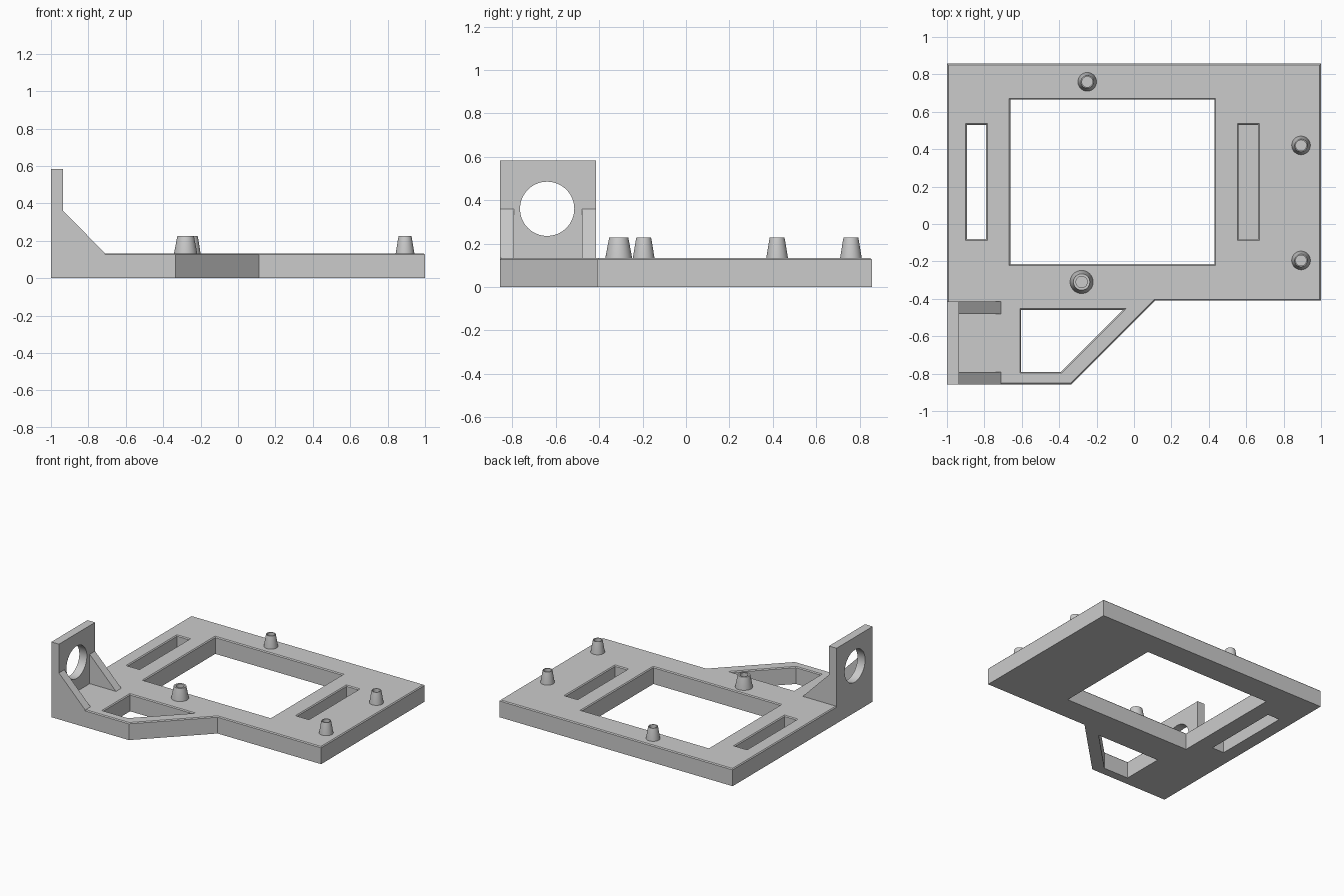
import bpy, bmesh
from math import cos, sin, pi, radians

if "Cube" in bpy.data.objects:
    bpy.data.objects.remove(bpy.data.objects["Cube"])

H = 0.133  # plate thickness


def prism(name, pts, lo, hi, axis='Z'):
    """Extrude a 2D profile along an axis (X: yz profile, Y: xz, Z: xy)."""
    place = {'X': lambda a, b, c: (c, a, b),
             'Y': lambda a, b, c: (a, c, b),
             'Z': lambda a, b, c: (a, b, c)}[axis]
    bm = bmesh.new()
    low = bm.faces.new([bm.verts.new(place(a, b, lo)) for a, b in pts])
    ext = bmesh.ops.extrude_face_region(bm, geom=[low])
    shift = place(0, 0, hi - lo)
    verts = [g for g in ext['geom'] if isinstance(g, bmesh.types.BMVert)]
    bmesh.ops.translate(bm, verts=verts, vec=shift)
    bmesh.ops.recalc_face_normals(bm, faces=bm.faces)
    return to_object(name, bm)


def to_object(name, bm):
    mesh = bpy.data.meshes.new(name)
    bm.to_mesh(mesh)
    bm.free()
    ob = bpy.data.objects.new(name, mesh)
    bpy.context.collection.objects.link(ob)
    return ob


def rect(x0, x1, y0, y1):
    return [(x0, y0), (x1, y0), (x1, y1), (x0, y1)]


def activate(ob):
    bpy.ops.object.select_all(action='DESELECT')
    ob.select_set(True)
    bpy.context.view_layer.objects.active = ob


def cut(ob, cutter):
    mod = ob.modifiers.new('cut', 'BOOLEAN')
    mod.operation, mod.solver, mod.object = 'DIFFERENCE', 'EXACT', cutter
    activate(ob)
    bpy.ops.object.modifier_apply(modifier=mod.name)
    bpy.data.objects.remove(cutter)


# Base plate with angled side extension
plate = prism('base_plate', [(-1, -0.857), (-0.335, -0.857), (0.112, -0.41),
                             (1, -0.41), (1, 0.857), (-1, 0.857)], 0, H)

# Main window, through slot, blind slot and triangular lightening hole
cut(plate, prism('window', rect(-0.66, 0.43, -0.215, 0.665), -1, 1))
cut(plate, prism('through_slot', rect(-0.893, -0.79, -0.08, 0.53), -1, 1))
cut(plate, prism('blind_slot', rect(0.56, 0.663, -0.08, 0.53), 0.03, 1))
cut(plate, prism('web_hole', [(-0.603, -0.79), (-0.39, -0.79),
                              (-0.06, -0.46), (-0.603, -0.46)], -1, 1))

# Small chamfer around the upper edges of the plate
bm = bmesh.new()
bm.from_mesh(plate.data)
edges = [e for e in bm.edges if all(abs(v.co.z - H) < 1e-4 for v in e.verts)
         and e.calc_face_angle(0) > radians(30)]
bmesh.ops.bevel(bm, geom=edges, offset=0.007, segments=1, affect='EDGES')
bm.to_mesh(plate.data)
bm.free()

# Upright wall with round opening
wall = prism('upright_wall', rect(-0.857, -0.415, 0.1, 0.583), -1, -0.935, 'X')
circle = [(-0.64 + 0.125 * cos(2 * pi * i / 64), 0.36 + 0.125 * sin(2 * pi * i / 64))
          for i in range(64)]
cut(wall, prism('round_hole', circle, -2, 0, 'X'))
activate(wall)
bpy.ops.object.shade_smooth_by_angle(angle=radians(30))

# Pair of sloped gussets bracing the wall
for name, y0, y1 in (('front_gusset', -0.857, -0.792), ('back_gusset', -0.48, -0.415)):
    prism(name, [(-0.94, 0.1), (-0.71, 0.1), (-0.71, H), (-0.935, 0.36), (-0.94, 0.36)],
          y0, y1, 'Y')


# Tapered hollow standoffs
def standoff(name, x, y, base, top, hole):
    prof = [(0, 0.1), (base, 0.1), (base, H), (top, 0.212), (top - 0.003, 0.227),
            (hole, 0.227), (hole, H + 0.004), (0, H + 0.004)]
    bm = bmesh.new()
    vs = [bm.verts.new((r, 0, z)) for r, z in prof]
    es = [bm.edges.new(p) for p in zip(vs, vs[1:])]
    bmesh.ops.spin(bm, geom=vs + es, cent=(0, 0, 0), axis=(0, 0, 1),
                   angle=2 * pi, steps=32)
    bmesh.ops.remove_doubles(bm, verts=bm.verts, dist=1e-5)
    bmesh.ops.recalc_face_normals(bm, faces=bm.faces)
    ob = to_object(name, bm)
    ob.location = (x, y, 0)
    activate(ob)
    bpy.ops.object.shade_smooth_by_angle(angle=radians(30))


standoff('back_standoff', -0.25, 0.76, 0.05, 0.037, 0.028)
standoff('right_back_standoff', 0.893, 0.42, 0.05, 0.037, 0.028)
standoff('right_front_standoff', 0.893, -0.195, 0.05, 0.037, 0.028)
standoff('large_standoff', -0.28, -0.31, 0.062, 0.047, 0.03)
